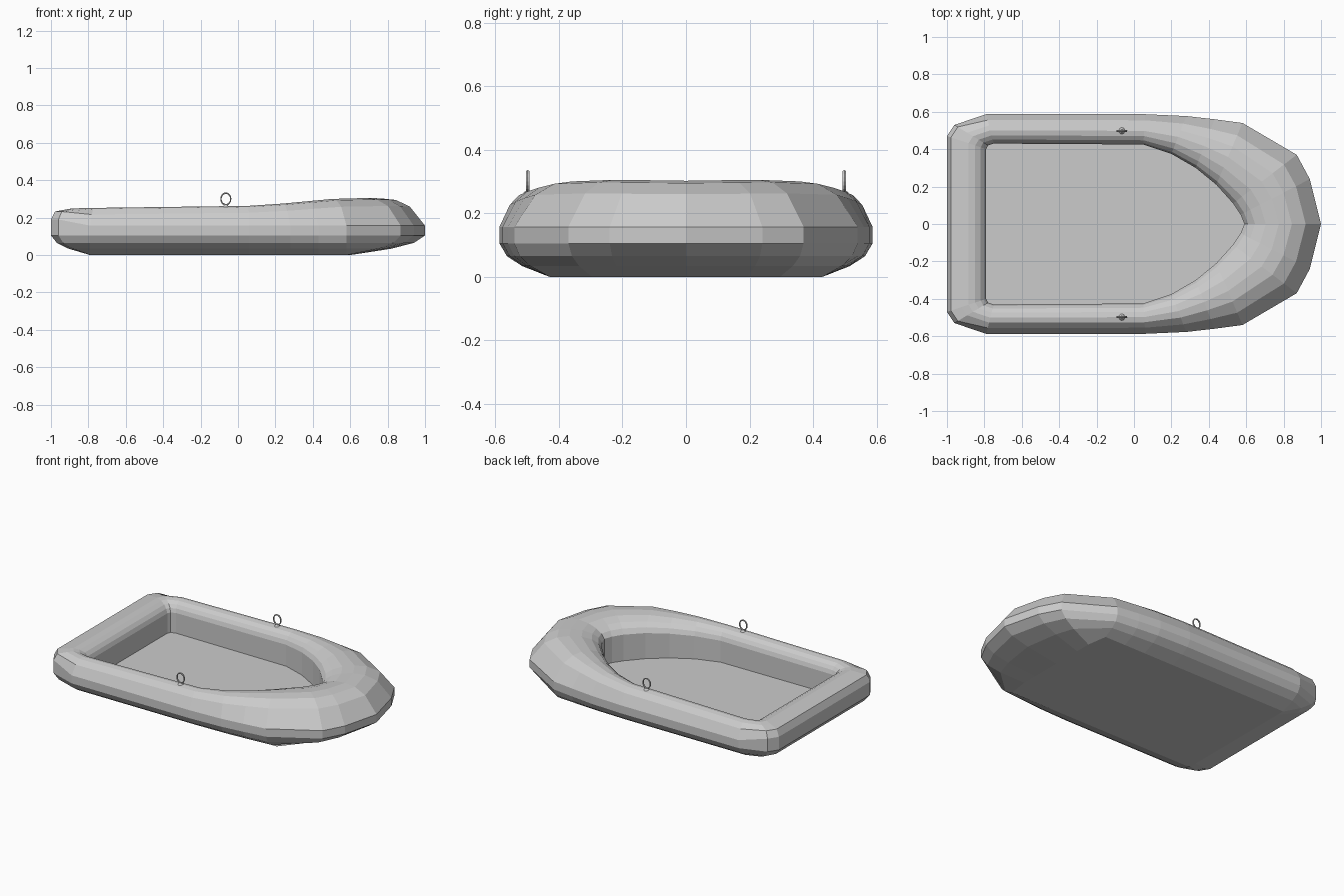
import bpy, bmesh, math
from mathutils import Vector

if "Cube" in bpy.data.objects:
    bpy.data.objects.remove(bpy.data.objects["Cube"])

# Stations from stern centre to bow centre: outer x, y, inner x, y, crest height
STATIONS = [
    (-1, 0, -.79, 0, .25), (-1, .47, -.79, .40, .25), (-.96, .53, -.78, .42, .25),
    (-.79, .587, -.75, .43, .252), (.06, .587, .05, .425, .263),
    (.28, .577, .20, .375, .275), (.43, .56, .33, .30, .288),
    (.58, .54, .44, .21, .30), (.87, .37, .53, .11, .305),
    (.94, .24, .57, .05, .304), (1, 0, .59, 0, .302),
]
FLOOR = .055


def section(top, stern):
    """Upper tube cross-section: (fraction from inner to outer edge, height)."""
    shoulder = (.90, .93 * top) if stern else (.80, .86 * top)
    return [(0, FLOOR), (0, .74 * top), (.05, .84 * top), (.14, .92 * top),
            (.28, .98 * top), (.45, top), (.62, .975 * top), shoulder,
            (1, .19 if stern else .157), (1, .105)]


# Lower tube: (fraction from flat bottom to outer edge, height)
LOWER = [(.85, .065), (.55, .034), (0, 0)]


def make_object(name, bm):
    bmesh.ops.recalc_face_normals(bm, faces=bm.faces)
    mesh = bpy.data.meshes.new(name)
    bm.to_mesh(mesh)
    bm.free()
    obj = bpy.data.objects.new(name, mesh)
    bpy.context.collection.objects.link(obj)
    return obj


# Hull: inflated tube lofted round the outline, closed by floor and bottom
bm = bmesh.new()
loop = STATIONS + [(ox, -oy, ix, -iy, t)
                   for ox, oy, ix, iy, t in reversed(STATIONS[1:-1])]
rings = []
for ox, oy, ix, iy, top in loop:
    inner, outer = Vector((ix, iy, 0)), Vector((ox, oy, 0))
    base = Vector((min(max(ox, -.79), .6),
                   math.copysign(min(.43, .8 * abs(oy)), oy), 0))
    points = [inner.lerp(outer, t) + Vector((0, 0, z))
              for t, z in section(top, ox < -.9)]
    points += [base.lerp(outer, t) + Vector((0, 0, z)) for t, z in LOWER]
    rings.append([bm.verts.new(p) for p in points])
for i, a in enumerate(rings):
    b = rings[(i + 1) % len(rings)]
    for j in range(len(a) - 1):
        bm.faces.new((a[j], b[j], b[j + 1], a[j + 1]))
bm.faces.new([r[0] for r in rings])
bm.faces.new([r[-1] for r in rings])
make_object("boat_hull", bm)


# Oar rings: upright oval loop on a low round patch
def oar_ring(name, y):
    bpy.ops.mesh.primitive_torus_add(
        major_segments=16, minor_segments=6, major_radius=.030, minor_radius=.004,
        location=(-.065, y, .300), rotation=(math.pi / 2, 0, 0))
    ring = bpy.context.object
    ring.name = name
    ring.scale = (.87, 1.04, 1.4)
    bpy.ops.mesh.primitive_cone_add(
        vertices=10, radius1=.026, radius2=.008, depth=.022, location=(-.065, y, .259))
    bpy.context.object.name = name + "_patch"


for side, y in (("left", .498), ("right", -.498)):
    oar_ring("oar_ring_" + side, y)
